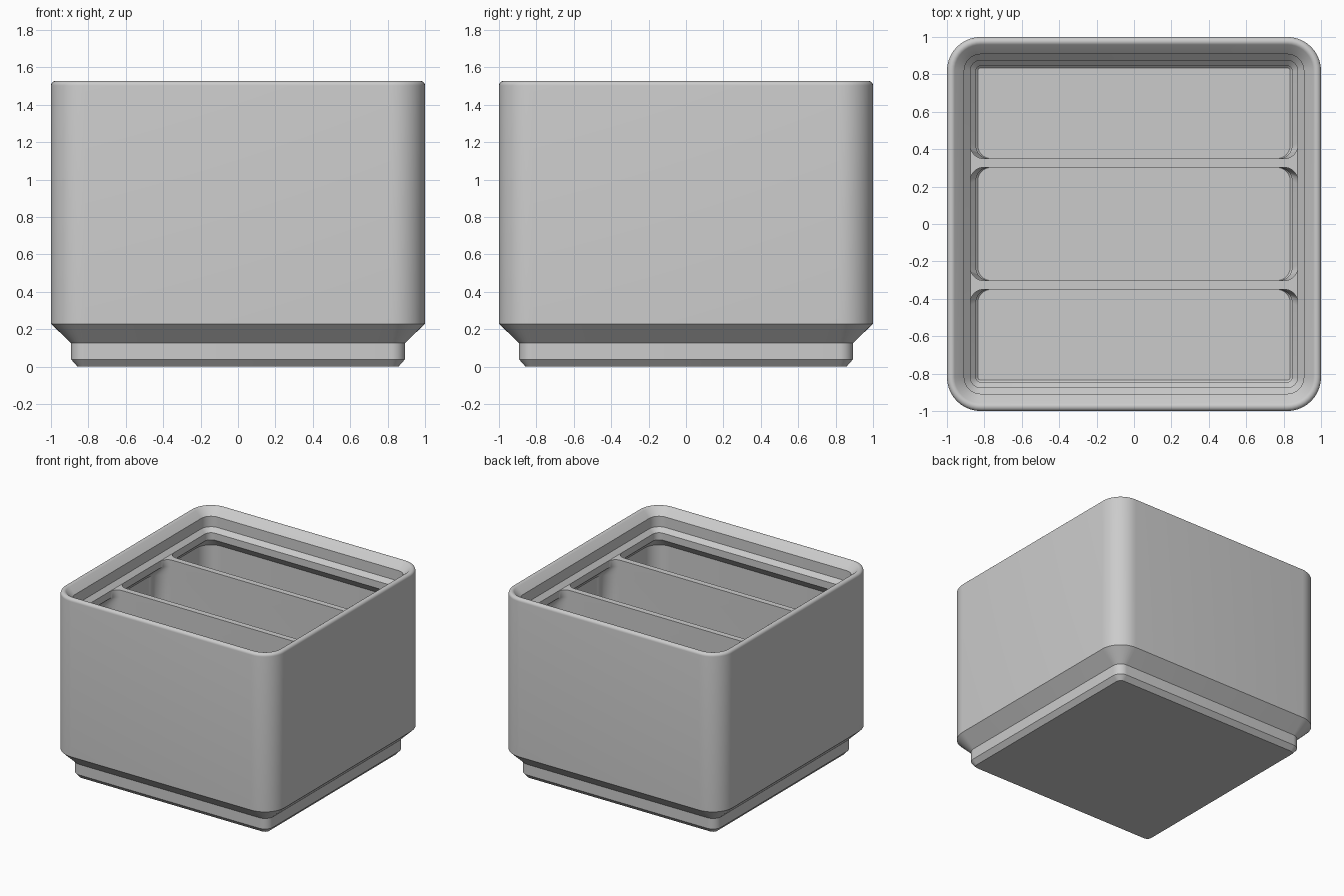
import bpy, bmesh, math

cube = bpy.data.objects.get("Cube")
if cube:
    bpy.data.objects.remove(cube, do_unlink=True)

GREY = (0.6, 0.6, 0.6, 1.0)
mat = bpy.data.materials.new("plain grey")
mat.use_nodes = True
mat.diffuse_color = GREY
mat.node_tree.nodes["Principled BSDF"].inputs["Base Color"].default_value = GREY

CORNER = 0.181       # outer corner radius
SEGS = 10            # segments per rounded corner
LEDGE = 1.349        # height of the divider tops
LIP_INSET = 0.125    # narrowest point of the lip
DIVIDER_Y, HALF_THICK, FLARE = 0.326, 0.024, 0.07


def rounded_rect(x, y0, y1, r_front, r_back):
    """Counter-clockwise outline: back right, back left, front left, front right."""
    corners = [(x - r_back, y1 - r_back, r_back), (r_back - x, y1 - r_back, r_back),
               (r_front - x, y0 + r_front, r_front), (x - r_front, y0 + r_front, r_front)]
    points = []
    for q, (cx, cy, r) in enumerate(corners):
        for i in range(SEGS + 1):
            a = (q + i / SEGS) * math.pi / 2
            points.append((cx + r * math.cos(a), cy + r * math.sin(a)))
    return points


def finish(bm, name):
    mesh = bpy.data.meshes.new(name)
    bm.to_mesh(mesh)
    bm.free()
    obj = bpy.data.objects.new(name, mesh)
    bpy.context.collection.objects.link(obj)
    mesh.materials.append(mat)
    bpy.ops.object.select_all(action="DESELECT")
    obj.select_set(True)
    bpy.context.view_layer.objects.active = obj
    bpy.ops.object.shade_smooth_by_angle(angle=math.radians(30))


def loft(name, rings, cap_start=False, cap_end=False):
    """Skin a list of (outline, height) rings."""
    bm = bmesh.new()
    loops = [[bm.verts.new((x, y, z)) for x, y in outline] for outline, z in rings]
    for a, b in zip(loops, loops[1:]):
        for i in range(len(a)):
            j = (i + 1) % len(a)
            bm.faces.new((a[i], a[j], b[j], b[i]))
    if cap_start:
        bm.faces.new(loops[0][::-1])
    if cap_end:
        bm.faces.new(loops[-1])
    finish(bm, name)


def square_ring(inset):
    h, r = 1 - inset, CORNER - inset
    return rounded_rect(h, -h, h, r, r)


# Outer shell: stepped foot, wall, rounded rim and stacking lip (inset, height)
RIM = 0.0241
profile = [(0.142, 0), (0.108, 0.038), (0.108, 0.125), (0, 0.229)]
for i in range(9):
    a = math.radians(180 - i * 135 / 8)
    profile.append((RIM + RIM * math.cos(a), 1.527 - RIM + RIM * math.sin(a)))
profile += [(0.092, 1.469), (0.092, 1.383), (LIP_INSET, LEDGE)]
loft("outer_shell", [(square_ring(d), z) for d, z in profile], cap_start=True)

# Compartments: lip support, undercut, wall, and hollow foot (inset, height)
cavity = [(LIP_INSET, LEDGE), (LIP_INSET, 1.291), (0.047, 1.213), (0.047, 0.2525),
          (0.155, 0.1445), (0.155, 0.0535), (0.165, 0.0435)]


def compartment_ring(index, inset):
    h, r = 1 - inset, CORNER - inset
    flare = max(r, FLARE)
    if index == 0:
        return rounded_rect(h, -h, -DIVIDER_Y - HALF_THICK, r, flare)
    if index == 1:
        edge = DIVIDER_Y - HALF_THICK
        return rounded_rect(h, -edge, edge, flare, flare)
    return rounded_rect(h, DIVIDER_Y + HALF_THICK, h, flare, r)


names = ["front", "middle", "back"]
for k, name in enumerate(names):
    loft(name + "_compartment", [(compartment_ring(k, d), z) for d, z in cavity], cap_end=True)

# Divider tops: flared strips between neighbouring compartments
half = 2 * (SEGS + 1)
for k, name in enumerate(["front", "back"]):
    lower = compartment_ring(k, LIP_INSET)[:half]
    upper = compartment_ring(k + 1, LIP_INSET)[half:]
    bm = bmesh.new()
    verts = [bm.verts.new((x, y, LEDGE)) for x, y in lower[::-1] + upper[::-1]]
    face = bm.faces.new(verts)
    face.normal_update()
    if face.normal.z < 0:
        face.normal_flip()
    bmesh.ops.triangulate(bm, faces=[face])
    finish(bm, name + "_divider_top")
